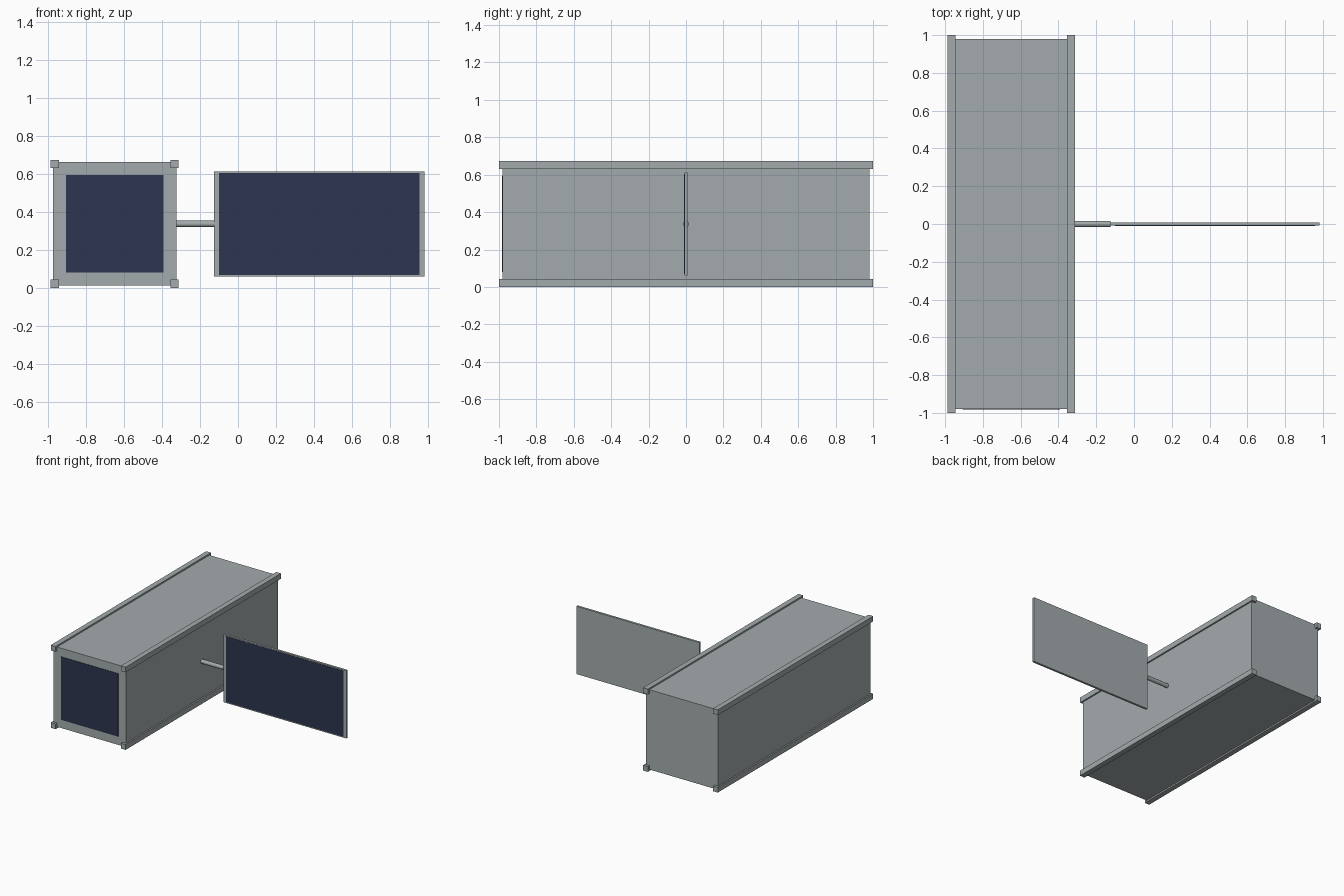
import bpy
from math import pi

cube = bpy.data.objects.get("Cube")
if cube:
    bpy.data.objects.remove(cube, do_unlink=True)


def material(name, colour):
    m = bpy.data.materials.new(name)
    m.use_nodes = True
    m.diffuse_color = (*colour, 1)
    m.node_tree.nodes["Principled BSDF"].inputs["Base Color"].default_value = (*colour, 1)
    return m


METAL = material("grey metal", (0.37, 0.41, 0.42))
CELL = material("navy solar cell", (0.026, 0.036, 0.08))


def box(name, centre, size, mat):
    bpy.ops.mesh.primitive_cube_add(size=1, location=centre)
    ob = bpy.context.object
    ob.name = name
    ob.scale = size
    bpy.ops.object.transform_apply(location=False, rotation=False, scale=True)
    ob.data.materials.append(mat)
    return ob


BX, MID = -0.65, 0.337   # body axis
BODY, RAIL = 0.65, 0.043

# Main body with a dark cell plate on the front
box("body", (BX, 0, MID), (BODY, 1.96, BODY), METAL)
box("front_cell", (BX, -0.98, MID), (0.514, 0.006, 0.514), CELL)

# Four corner rails, slightly proud of the body on every side
offset = MID - RAIL / 2
for side, sx in (("right", -1), ("left", 1)):
    for level, sz in (("lower", -1), ("upper", 1)):
        box(f"{level}_{side}_rail", (BX + sx * offset, 0, MID + sz * offset),
            (RAIL, 2, RAIL), METAL)

# Round arm joining the body to the panel
bpy.ops.mesh.primitive_cylinder_add(vertices=12, radius=0.017, depth=0.2,
                                    location=(-0.225, 0, MID), rotation=(0, pi / 2, 0))
arm = bpy.context.object
arm.name = "panel_arm"
arm.data.materials.append(METAL)
bpy.ops.object.shade_smooth_by_angle()

# Side panel with its cell sheet on the front
box("solar_panel", (0.428, 0, MID), (1.108, 0.018, 0.552), METAL)
box("solar_cell_sheet", (0.428, -0.009, MID), (1.058, 0.004, 0.536), CELL)
